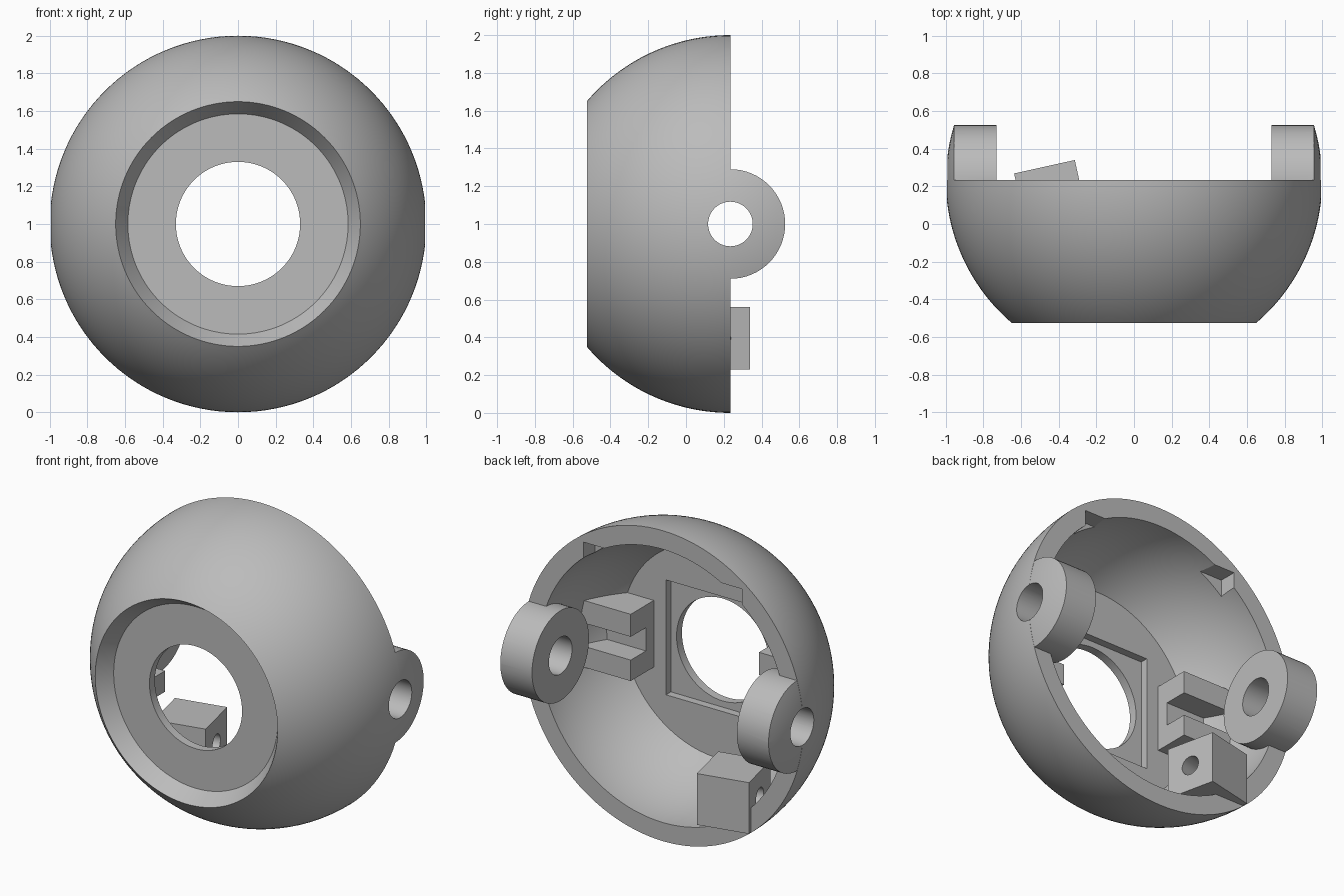
import bpy, bmesh, math
from mathutils import Matrix, Vector

if "Cube" in bpy.data.objects:
    bpy.data.objects.remove(bpy.data.objects["Cube"])

CY, CZ = 0.235, 1.0          # centre of the ball
CENTRE = Vector((0, CY, CZ))

grey = bpy.data.materials.new("plain grey")
grey.diffuse_color = (0.5, 0.5, 0.5, 1)
grey.use_nodes = True
grey.node_tree.nodes["Principled BSDF"].inputs["Base Color"].default_value = grey.diffuse_color


def make(name, bm):
    bmesh.ops.recalc_face_normals(bm, faces=bm.faces)
    me = bpy.data.meshes.new(name)
    bm.to_mesh(me)
    bm.free()
    me.materials.append(grey)
    ob = bpy.data.objects.new(name, me)
    bpy.context.collection.objects.link(ob)
    return ob


def box(name, lo, hi, turn=0.0):
    """Box between two corners, turned about its own vertical axis."""
    lo, hi = Vector(lo), Vector(hi)
    bm = bmesh.new()
    bmesh.ops.create_cube(bm, size=1, matrix=Matrix.Translation((lo + hi) / 2)
                          @ Matrix.Rotation(turn, 4, 'Z')
                          @ Matrix.Diagonal((*(hi - lo), 1)))
    return make(name, bm)


def rod(name, centre, radius, length, turn=0.0):
    """Cylinder lying along x, turned about z."""
    bm = bmesh.new()
    bmesh.ops.create_cone(bm, cap_ends=True, segments=64, radius1=radius, radius2=radius,
                          depth=length, matrix=Matrix.Translation(centre)
                          @ Matrix.Rotation(turn, 4, 'Z') @ Matrix.Rotation(math.pi / 2, 4, 'Y'))
    return make(name, bm)


def ball(radius):
    bm = bmesh.new()
    bmesh.ops.create_uvsphere(bm, u_segments=128, v_segments=64, radius=radius,
                              matrix=Matrix.Translation(CENTRE) @ Matrix.Rotation(math.pi / 2, 4, 'X'))
    return make("ball_cutter", bm)


def cut(ob, tool, op='DIFFERENCE'):
    tool.hide_render = True
    mod = ob.modifiers.new("cut", 'BOOLEAN')
    mod.operation, mod.object, mod.solver = op, tool, 'EXACT'
    bpy.context.view_layer.objects.active = ob
    bpy.ops.object.modifier_apply(modifier=mod.name)
    bpy.data.objects.remove(tool)


def smooth(ob):
    bpy.ops.object.select_all(action='DESELECT')
    ob.select_set(True)
    bpy.context.view_layer.objects.active = ob
    bpy.ops.object.shade_smooth_by_angle(angle=math.radians(25))


# Shell: (radius, depth) profile turned about the y axis
def arc(r, d0, d1, n=28):
    a0, a1 = math.asin(d0 / r), math.asin(d1 / r)
    return [(r * math.cos(a0 + (a1 - a0) * i / n), r * math.sin(a0 + (a1 - a0) * i / n))
            for i in range(n + 1)]


profile = arc(1.0, 0, -0.76) + [(0.585, -0.665), (0.33, -0.665), (0.33, -0.56)] + arc(0.88, -0.56, 0)
N = 128
bm = bmesh.new()
rings = [[bm.verts.new((r * math.cos(2 * math.pi * k / N), CY + d, CZ + r * math.sin(2 * math.pi * k / N)))
          for k in range(N)] for r, d in profile]
for a, b in zip(rings, rings[1:] + rings[:1]):
    for k in range(N):
        j = (k + 1) % N
        bm.faces.new((a[k], a[j], b[j], b[k]))
shell = make("shell", bm)

# Square recess behind the front hole, rim notches and pivot holes
cut(shell, box("recess_cutter", (-0.37, -0.375, 0.63), (0.37, -0.2, 1.37)))
cut(shell, box("notch_cutter", (-0.565, 0.12, 1.5), (0.565, 0.4, 1.775)))
cut(shell, rod("pivot_cutter", CENTRE, 0.118, 3))
smooth(shell)

for side, s in (("left", -1), ("right", 1)):
    # Pivot lugs, trimmed to the ball
    lug = rod(side + "_lug", CENTRE + Vector((s * 0.93, 0, 0)), 0.29, 0.4)
    cut(lug, ball(0.999), 'INTERSECT')
    cut(lug, rod("pivot_cutter", CENTRE, 0.118, 3))
    smooth(lug)

    # Slotted brackets on the front plate
    xs = sorted((s * 0.457, s * 0.95))
    bracket = box(side + "_bracket", (xs[0], -0.335, 0.785), (xs[1], -0.09, 1.215))
    cut(bracket, ball(0.92), 'INTERSECT')
    cut(bracket, box("slot_cutter", (-2, -0.245, 0.92), (2, 0.1, 1.07)))

# Tilted block with a cross hole
tilt = math.radians(12.5)
block = box("tilted_block", (-0.605, -0.022, 0.23), (-0.275, 0.308, 0.56), tilt)
cut(block, ball(0.998), 'INTERSECT')
cut(block, rod("block_hole_cutter", (-0.44, 0.143, 0.395), 0.06, 1, tilt))
smooth(block)
